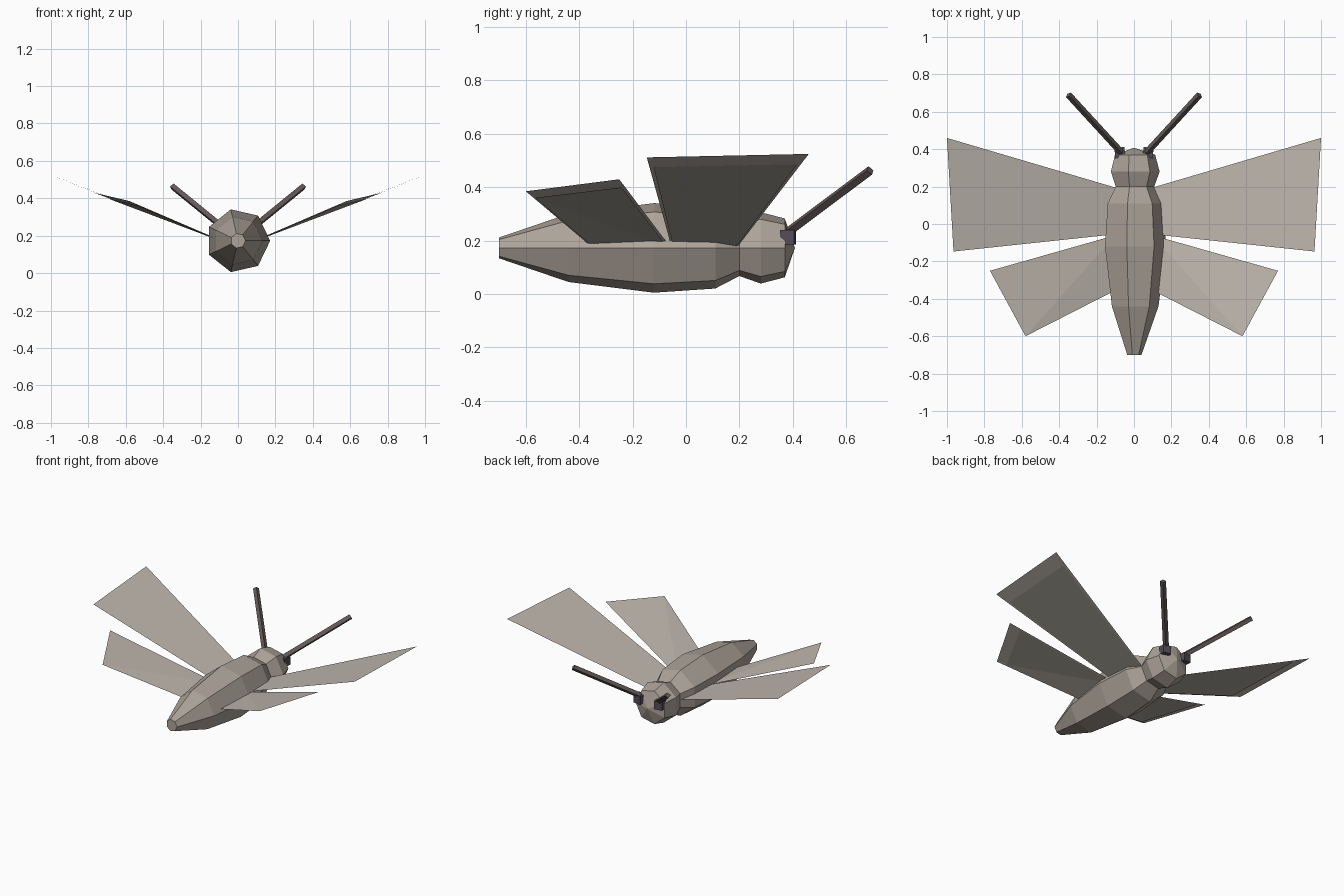
import bpy, bmesh, math
from mathutils import Vector

cube = bpy.data.objects.get("Cube")
if cube:
    bpy.data.objects.remove(cube, do_unlink=True)


def material(name, rgb):
    m = bpy.data.materials.new(name)
    m.use_nodes = True
    m.diffuse_color = (*rgb, 1)
    m.node_tree.nodes["Principled BSDF"].inputs["Base Color"].default_value = (*rgb, 1)
    return m


BODY = material("warm_grey", (0.42, 0.37, 0.32))
WING = material("pale_wing", (0.53, 0.48, 0.43))
UNDER = material("wing_underside", (0.40, 0.37, 0.32))
FEELER = material("dark_brown", (0.125, 0.10, 0.097))
EYE = material("dark_purple", (0.09, 0.073, 0.10))


def add_object(name, bm, mat):
    mesh = bpy.data.meshes.new(name)
    bm.to_mesh(mesh)
    bm.free()
    mesh.materials.append(mat)
    obj = bpy.data.objects.new(name, mesh)
    bpy.context.collection.objects.link(obj)
    return obj


# Body and head: seven-sided rings lofted along y, closed by a shallow point
SIDES, AXIS_Z = 7, 0.173
RINGS = [(-0.70, 0.04), (-0.44, 0.131), (-0.12, 0.172), (0.11, 0.156),
         (0.20, 0.108), (0.28, 0.137), (0.37, 0.113)]
bm = bmesh.new()
loops = []
for y, r in RINGS:
    angles = [math.tau * i / SIDES for i in range(SIDES)]
    loops.append([bm.verts.new((r * math.cos(a), y, AXIS_Z + r * math.sin(a))) for a in angles])
nose = bm.verts.new((0, 0.408, AXIS_Z))
bm.faces.new(loops[0])
for i in range(SIDES):
    j = (i + 1) % SIDES
    for a, b in zip(loops, loops[1:]):
        bm.faces.new((a[i], a[j], b[j], b[i]))
    bm.faces.new((loops[-1][i], loops[-1][j], nose))
bmesh.ops.recalc_face_normals(bm, faces=bm.faces)
add_object("body", bm, BODY)


def sheet(name, corners, side, up, mat):
    """Two triangles folded from the front root to the rear tip."""
    bm = bmesh.new()
    rf, tf, tb, rb = [bm.verts.new((side * p.x, p.y, p.z)) for p in corners]
    for tri in ((rf, tf, tb), (rf, tb, rb)):
        face = bm.faces.new(tri)
        face.normal_update()
        if face.normal.z * up < 0:
            face.normal_flip()
    add_object(name, bm, mat)


def inset_corners(corners):
    """Shrink the outline, mostly at the tip, and drop it just below."""
    rf, tf, tb, rb = corners
    drop = Vector((0, 0, -0.004))

    def at(u, v):
        return rf.lerp(tf, u).lerp(rb.lerp(tb, u), v) + drop
    return [at(0, 0.03), at(0.9, 0.03), at(0.9, 0.97), at(0, 0.97)]


# Wing corners: front root, front tip, rear tip, rear root
WINGS = {
    "front_wing": [(0.10, 0.195, 0.18), (1.0, 0.46, 0.525), (0.965, -0.147, 0.512), (0.10, -0.055, 0.18)],
    "hind_wing": [(0.10, -0.06, 0.178), (0.77, -0.25, 0.43), (0.58, -0.6, 0.385), (0.08, -0.345, 0.17)],
}

for side, label in ((1, "left"), (-1, "right")):
    for name, points in WINGS.items():
        corners = [Vector(p) for p in points]
        sheet(f"{label}_{name}", corners, side, 1, WING)
        sheet(f"{label}_{name}_underside", inset_corners(corners), side, -1, UNDER)

    # Eye block
    bm = bmesh.new()
    bmesh.ops.create_cube(bm, size=0.054)
    eye = add_object(f"{label}_eye", bm, EYE)
    eye.location = (side * 0.075, 0.382, 0.213)
    eye.rotation_euler.z = -side * 0.15

    # Square antenna rod
    start, end = Vector((side * 0.07, 0.385, 0.235)), Vector((side * 0.35, 0.69, 0.463))
    bm = bmesh.new()
    bmesh.ops.create_cone(bm, cap_ends=True, segments=4, radius1=0.018, radius2=0.018,
                          depth=(end - start).length)
    rod = add_object(f"{label}_antenna", bm, FEELER)
    rod.location = (start + end) / 2
    rod.rotation_euler = (end - start).to_track_quat("Z", "Y").to_euler()
